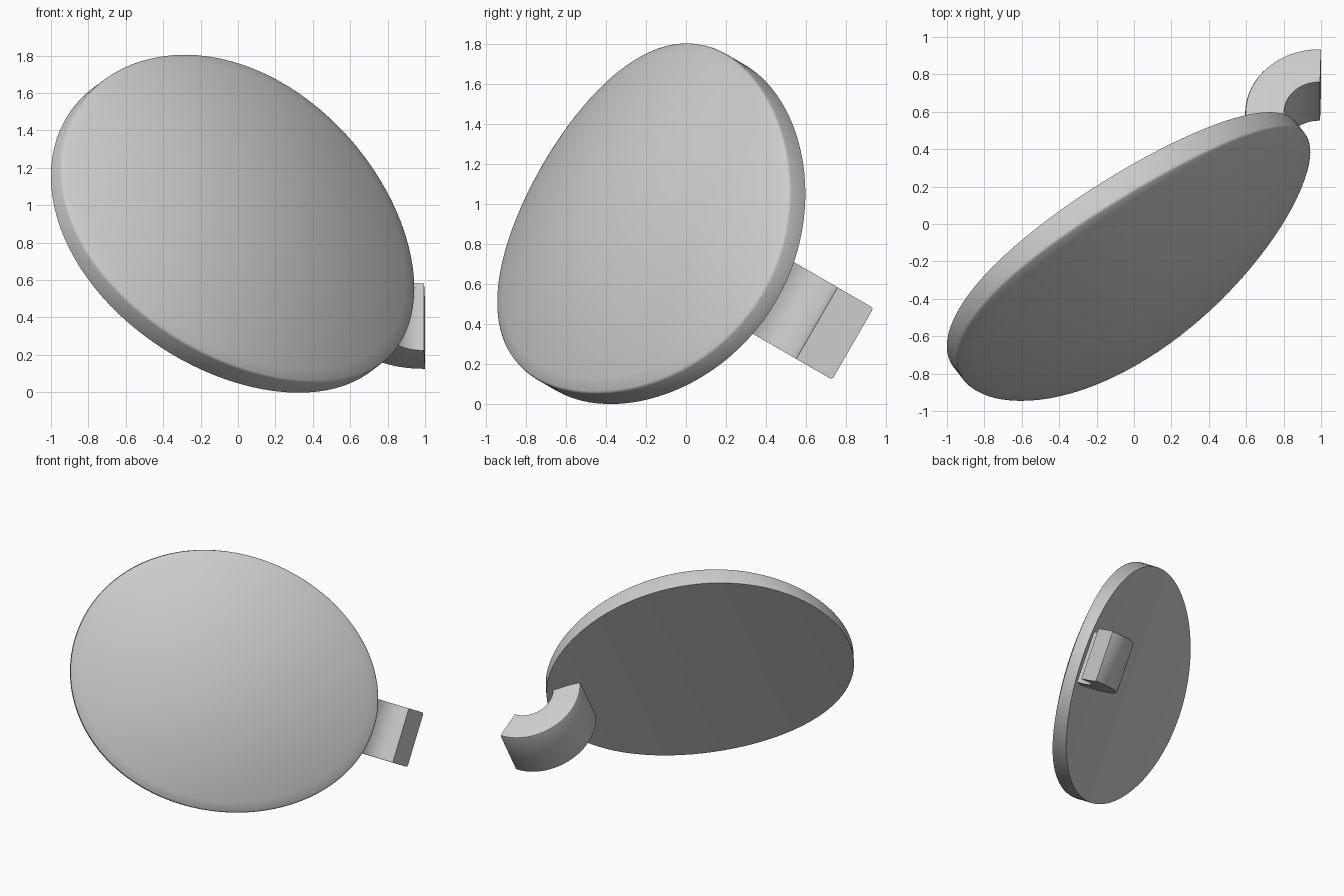
import bpy, bmesh, math
from mathutils import Matrix, Vector

cube = bpy.data.objects.get("Cube")
if cube:
    bpy.data.objects.remove(cube, do_unlink=True)

grey = bpy.data.materials.new("plain grey")
grey.use_nodes = True
grey.diffuse_color = (0.6, 0.6, 0.6, 1)
grey.node_tree.nodes["Principled BSDF"].inputs["Base Color"].default_value = (0.6, 0.6, 0.6, 1)


def frame(turn, origin):
    """Lean the part back, turn it about its own upright axis, then place it."""
    lean = Matrix.Rotation(math.radians(-30), 4, 'X')
    return Matrix.Translation(origin) @ lean @ Matrix.Rotation(math.radians(turn), 4, 'Z')


def bridge(bm, a, b):
    for i in range(len(a)):
        j = (i + 1) % len(a)
        bm.faces.new((a[i], a[j], b[j], b[i]))


def finish(name, bm, matrix):
    bmesh.ops.transform(bm, matrix=matrix, verts=bm.verts)
    bmesh.ops.recalc_face_normals(bm, faces=bm.faces)
    mesh = bpy.data.meshes.new(name)
    bm.to_mesh(mesh)
    bm.free()
    mesh.materials.append(grey)
    obj = bpy.data.objects.new(name, mesh)
    bpy.context.collection.objects.link(obj)
    bpy.ops.object.select_all(action='DESELECT')
    obj.select_set(True)
    bpy.context.view_layer.objects.active = obj
    bpy.ops.object.shade_smooth_by_angle(angle=math.radians(32))


# Oval dish: almost flat back bowed along its length, domed front, softened edge
long_r, short_r, skew = 1.142, 0.943, 0.05
back_bow, crown, bow_long, bow_short = 0.058, 0.308, 0.221, 0.19


def dish_point(f, a, mix):
    """Point at fraction f of the radius; mix runs from the back (0) to the front (1)."""
    x, z = long_r * f * math.cos(a), short_r * f * math.sin(a)
    back = -back_bow * x * x
    front = crown - bow_long * x * x - bow_short * z * z
    return (x + skew * (f * math.cos(a)) ** 2, -back - mix * (front - back), z)


steps = 14
inside = [k / steps for k in range(1, steps)]
profile = [(f, 0) for f in inside]
profile += [(1, 0), (1, 0.91), (0.997, 0.97), (0.99, 1)]
profile += [(f, 1) for f in reversed(inside)]
bm = bmesh.new()
rings = [[bm.verts.new(dish_point(f, math.tau * i / 96, mix)) for i in range(96)]
         for f, mix in profile]
for a, b in zip(rings, rings[1:]):
    bridge(bm, a, b)
for ring, mix in ((rings[0], 0), (rings[-1], 1)):
    middle = bm.verts.new(dish_point(0, 0, mix))
    for i in range(len(ring)):
        bm.faces.new((ring[i], ring[(i + 1) % len(ring)], middle))
finish("oval_dish", bm, frame(34, Vector((-0.053, -0.178, 0.881))))

# Curved arm: a flat bar swept round an arc, outer corners eased
inner, outer, half, ease = 0.188, 0.396, 0.207, 0.014
start, end, cuts = 88.5, 215, 32
section = [(inner, -half), (outer - ease, -half), (outer - ease * 0.3, -half + ease * 0.3),
           (outer, -half + ease)]
section += [(r, -h) for r, h in reversed(section)]
bm = bmesh.new()
rings = []
for k in range(cuts + 1):
    a = math.radians(start + (end - start) * k / cuts)
    rings.append([bm.verts.new((r * math.cos(a), r * math.sin(a), h)) for r, h in section])
for a, b in zip(rings, rings[1:]):
    bridge(bm, a, b)
bm.faces.new(rings[0])
bm.faces.new(rings[-1])
finish("curved_arm", bm, frame(0, Vector((0.99, 0.493, 0.497))))
